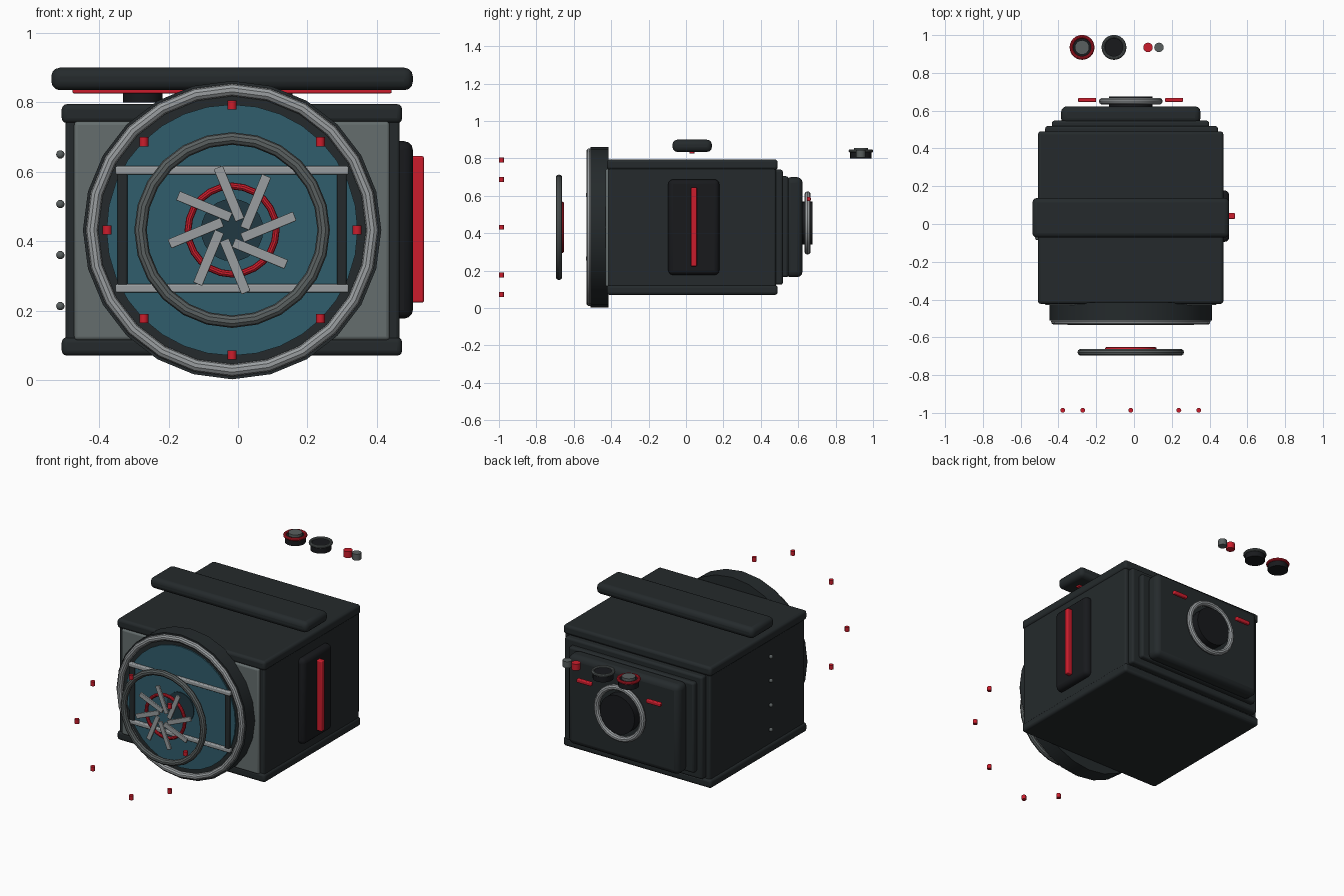
import bpy, math
from mathutils import Vector

if "Cube" in bpy.data.objects:
    bpy.data.objects.remove(bpy.data.objects["Cube"])

CX, CZ = -0.017, 0.432      # axis of the front lens


def mat(name, r, g, b):
    m = bpy.data.materials.new(name)
    m.diffuse_color = (r, g, b, 1)
    m.use_nodes = True
    m.node_tree.nodes["Principled BSDF"].inputs["Base Color"].default_value = m.diffuse_color
    return m


DARK = mat("charcoal", 0.018, 0.023, 0.025)
BLACK = mat("black", 0.009, 0.010, 0.012)
PANEL = mat("panel_grey", 0.13, 0.155, 0.155)
STEEL = mat("steel", 0.32, 0.34, 0.35)
MID = mat("mid_grey", 0.10, 0.115, 0.115)
RED = mat("red", 0.60, 0.012, 0.025)
GLASS = mat("blue_glass", 0.03, 0.11, 0.15)
DEEP = mat("deep_glass", 0.015, 0.04, 0.055)

ROT = {"x": (0, math.pi / 2, 0), "y": (math.pi / 2, 0, 0), "z": (0, 0, 0)}


def finish(name, m):
    o = bpy.context.object
    o.name = name
    o.data.materials.append(m)
    bpy.ops.object.shade_smooth_by_angle(angle=math.radians(35))
    return o


def box(name, lo, hi, m, bevel=0.0):
    lo, hi = Vector(lo), Vector(hi)
    bpy.ops.mesh.primitive_cube_add(size=1, location=(lo + hi) / 2)
    o = bpy.context.object
    o.scale = hi - lo
    bpy.ops.object.transform_apply(location=False, rotation=False, scale=True)
    if bevel:
        b = o.modifiers.new("bevel", "BEVEL")
        b.width, b.segments = bevel, 3
    return finish(name, m)


def cyl(name, loc, r, depth, axis, m, sides=24):
    bpy.ops.mesh.primitive_cylinder_add(vertices=sides, radius=r, depth=depth,
                                        location=loc, rotation=ROT[axis])
    return finish(name, m)


def ring(name, loc, r, tube, axis, m):
    bpy.ops.mesh.primitive_torus_add(major_radius=r, minor_radius=tube, major_segments=24,
                                     minor_segments=10, location=loc, rotation=ROT[axis])
    return finish(name, m)


# body core, top and bottom plates, front panel
box("body_core", (-0.497, -0.415, 0.09), (0.466, 0.48, 0.775), DARK, 0.01)
box("top_plate", (-0.508, -0.423, 0.74), (0.473, 0.49, 0.795), DARK, 0.015)
box("bottom_plate", (-0.508, -0.423, 0.07), (0.473, 0.49, 0.123), DARK, 0.015)
box("front_panel", (-0.472, -0.43, 0.115), (0.437, -0.40, 0.745), PANEL, 0.01)

# stepped back plates
box("back_plate", (-0.47, 0.47, 0.125), (0.444, 0.518, 0.74), DARK, 0.012)
box("back_step", (-0.434, 0.50, 0.165), (0.397, 0.547, 0.705), DARK, 0.012)
box("back_pad", (-0.386, 0.53, 0.165), (0.352, 0.623, 0.70), DARK, 0.03)

# rear eyepiece and red markers
ring("eyepiece_ring", (CX, 0.65, 0.455), 0.152, 0.017, "y", STEEL)
cyl("eyepiece_disc", (CX, 0.645, 0.455), 0.115, 0.06, "y", BLACK)
for side in (-1, 1):
    x = -0.018 + side * 0.23
    box("rear_marker", (x - 0.048, 0.646, 0.572), (x + 0.048, 0.667, 0.594), RED, 0.005)

# top handle with red underside strip
box("top_handle", (-0.538, -0.072, 0.835), (0.504, 0.138, 0.90), DARK, 0.025)
box("handle_strip", (-0.477, 0.018, 0.826), (0.443, 0.045, 0.85), RED, 0.004)

# side grip with red bar
box("side_grip", (0.44, -0.095, 0.177), (0.504, 0.178, 0.688), BLACK, 0.025)
box("grip_bar", (0.49, 0.027, 0.223), (0.536, 0.058, 0.645), RED, 0.006)

# screws on the left side
for z in (0.213, 0.36, 0.507, 0.65):
    bpy.ops.mesh.primitive_uv_sphere_add(segments=12, ring_count=8, radius=0.012,
                                         location=(-0.512, -0.073, z))
    finish("side_screw", MID)

# front hood, rim and glass
cyl("lens_hood", (CX, -0.463, CZ), 0.43, 0.095, "y", DARK)
ring("hood_rim", (CX, -0.516, CZ), 0.404, 0.018, "y", STEEL)
cyl("front_glass", (CX, -0.50, CZ), 0.362, 0.036, "y", GLASS, 32)
cyl("inner_glass", (CX, -0.505, CZ), 0.09, 0.036, "y", DEEP)

# frame bars in front of the glass
for s in (-1, 1):
    z, x = 0.434 + s * 0.17, CX + s * 0.316
    box("frame_rail", (CX - 0.336, -0.535, z - 0.012), (CX + 0.336, -0.51, z + 0.012), STEEL, 0.005)
    box("frame_post", (x - 0.014, -0.533, 0.27), (x + 0.014, -0.51, 0.595), DARK, 0.005)

# floating focus ring, red ring and hub
ring("focus_ring", (CX, -0.679, CZ), 0.264, 0.018, "y", MID)
ring("red_ring", (CX, -0.661, CZ), 0.127, 0.010, "y", RED)
# iris blades set as a pinwheel
for i in range(8):
    a = math.radians(22.5 + 45 * i)
    u = Vector((math.cos(a), 0, math.sin(a)))
    v = Vector((-math.sin(a), 0, math.cos(a)))
    b = box("iris_blade", (-0.082, -0.006, -0.014), (0.082, 0.006, 0.014), STEEL, 0.003)
    b.location = Vector((CX, -0.68, CZ)) + u * 0.1 - v * 0.032
    b.rotation_euler = (0, -a, 0)

# ring of small red pegs far in front
for i in range(8):
    a = math.radians(45 * i)
    cyl("red_peg", (CX + 0.36 * math.cos(a), -0.986, CZ + 0.36 * math.sin(a)),
        0.013, 0.026, "z", RED, 12)

# floating dials and buttons behind
for x, m in ((-0.275, RED), (-0.106, STEEL)):
    cyl("dial_body", (x, 0.935, 0.82), 0.057, 0.042, "z", BLACK)
    ring("dial_rim", (x, 0.935, 0.84), 0.057, 0.009, "z", m if m is RED else MID)
cyl("dial_cap", (-0.275, 0.935, 0.84), 0.038, 0.034, "z", MID)
for x, m in ((0.074, RED), (0.132, MID)):
    cyl("button", (x, 0.935, 0.825), 0.025, 0.038, "z", m, 16)
